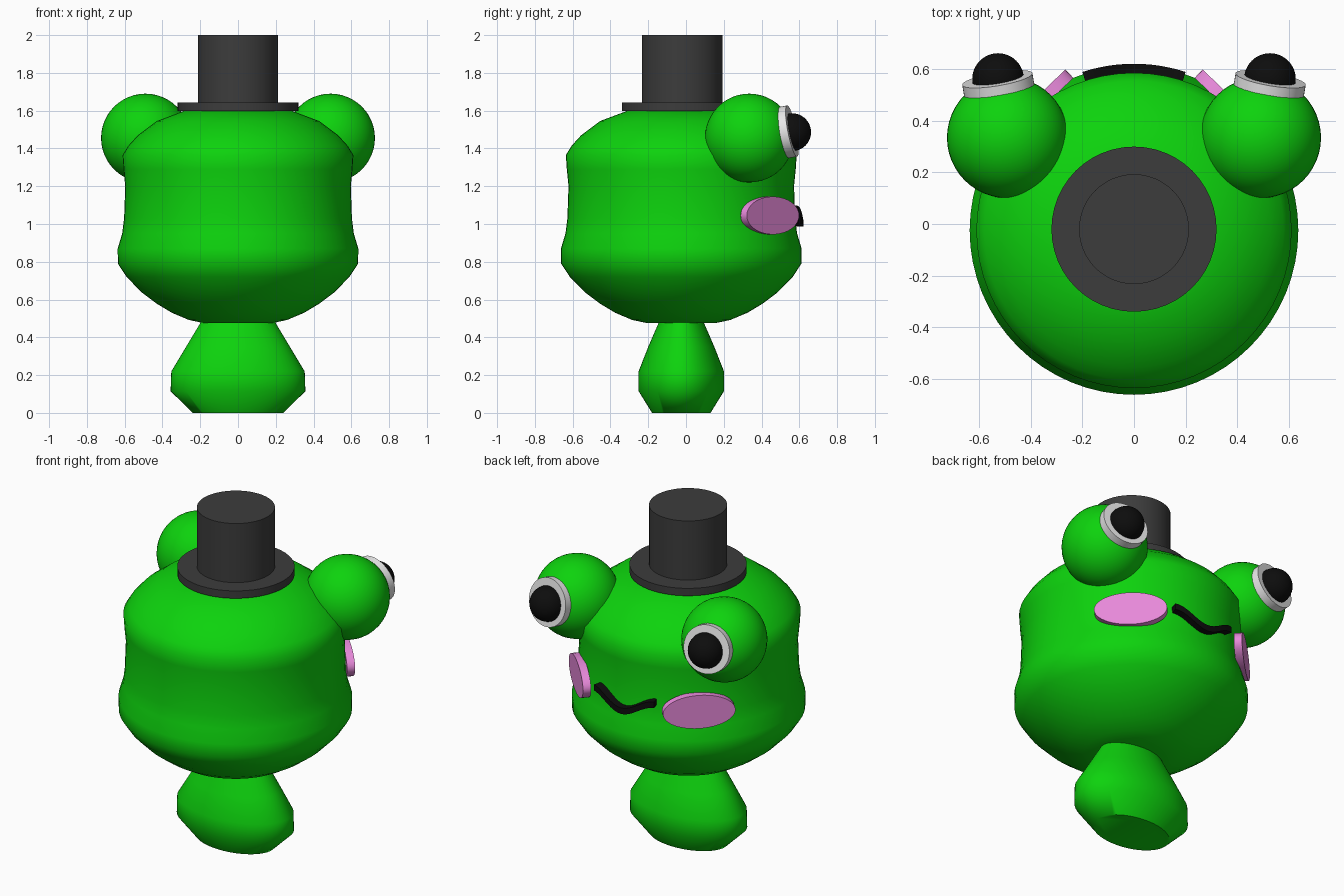
import bpy, math
from mathutils import Vector

if "Cube" in bpy.data.objects:
    bpy.data.objects.remove(bpy.data.objects["Cube"])

CY = -0.025  # axis of head, hat and body


def material(name, rgb):
    m = bpy.data.materials.new(name)
    m.diffuse_color = (*rgb, 1)
    m.use_nodes = True
    m.node_tree.nodes["Principled BSDF"].inputs["Base Color"].default_value = m.diffuse_color
    return m


GREEN = material("bright green", (0.004, 0.65, 0.004))
GREY = material("dark grey", (0.045, 0.045, 0.045))
WHITE = material("white", (0.8, 0.8, 0.8))
BLACK = material("black", (0.004, 0.004, 0.004))
PINK = material("pink", (0.8, 0.25, 0.7))


def finish(ob, name, mat, angle=50):
    ob.name = name
    ob.data.materials.append(mat)
    bpy.ops.object.select_all(action='DESELECT')
    ob.select_set(True)
    bpy.context.view_layer.objects.active = ob
    bpy.ops.object.shade_smooth_by_angle(angle=math.radians(angle))
    return ob


def mesh(name, verts, faces, mat, angle=50):
    me = bpy.data.meshes.new(name)
    me.from_pydata(verts, [], faces)
    ob = bpy.data.objects.new(name, me)
    bpy.context.collection.objects.link(ob)
    return finish(ob, name, mat, angle)


def lofted(name, rings, mat, n=64):
    """Stack of ellipses (half width x, half depth y, z), capped at both ends."""
    verts = [(rx * math.cos(2 * math.pi * i / n), CY + ry * math.sin(2 * math.pi * i / n), z)
             for rx, ry, z in rings for i in range(n)]
    faces = [(k * n + i, k * n + (i + 1) % n, (k + 1) * n + (i + 1) % n, (k + 1) * n + i)
             for k in range(len(rings) - 1) for i in range(n)]
    top = (len(rings) - 1) * n
    faces += [tuple(reversed(range(n))), tuple(range(top, top + n))]
    return mesh(name, verts, faces, mat)


def disc(name, centre, normal, a, b, thick, mat):
    """Elliptical plate facing along normal."""
    bpy.ops.mesh.primitive_cylinder_add(vertices=48, radius=1, depth=1, location=centre)
    ob = bpy.context.object
    ob.rotation_euler = Vector(normal).to_track_quat('Z', 'Y').to_euler()
    ob.scale = (a, b, thick)
    return finish(ob, name, mat, 40)


def ball(name, centre, r, mat):
    bpy.ops.mesh.primitive_uv_sphere_add(segments=48, ring_count=24, radius=r, location=centre)
    return finish(bpy.context.object, name, mat)


# Head
profile = [(0.18, 0.475), (0.26, 0.492), (0.35, 0.53), (0.43, 0.578), (0.51, 0.638), (0.59, 0.72),
           (0.636, 0.79), (0.637, 0.87), (0.613, 0.95), (0.603, 1.03), (0.597, 1.2), (0.606, 1.29),
           (0.611, 1.365), (0.58, 1.415), (0.53, 1.47), (0.43, 1.545), (0.27, 1.605)]
lofted("head", [(r, r, z) for r, z in profile], GREEN)

# Small oval body
lofted("body", [(0.24, 0.155, 0), (0.357, 0.226, 0.115), (0.353, 0.226, 0.22),
                (0.275, 0.175, 0.35), (0.185, 0.11, 0.5)], GREEN)

# Top hat
disc("hat_brim", (0, CY + 0.005, 1.622), (0, 0, 1), 0.32, 0.32, 0.045, GREY)
disc("hat_crown", (0, CY + 0.005, 1.81), (0, 0, 1), 0.213, 0.213, 0.38, GREY)

# Eyes and cheeks, mirrored
for s, side in ((1, "right"), (-1, "left")):
    ball(side + "_eyeball", (s * 0.49, 0.335, 1.455), 0.235, GREEN)
    disc(side + "_eye_white", (s * 0.526, 0.54, 1.488), (s * 0.165, 0.97, 0.19),
         0.138, 0.138, 0.045, WHITE)
    ball(side + "_pupil", (s * 0.527, 0.562, 1.486), 0.1, BLACK)
    disc(side + "_cheek", (s * 0.395, 0.444, 1.045), (s * 0.69, 0.72, 0), 0.2, 0.1, 0.045, PINK)

# Smiling mouth: a bent strip wrapped round the head
N = 24
verts, faces = [], []
for i in range(N + 1):
    t = 2 * i / N - 1
    a = t * 0.315
    z = 1.004 + 0.075 * (1 - math.cos(math.pi * t)) / 2
    for r, dz in ((0.58, -0.018), (0.646, -0.018), (0.646, 0.018), (0.58, 0.018)):
        verts.append((r * math.sin(a), CY + r * math.cos(a), z + dz))
for i in range(N):
    for j in range(4):
        k = (j + 1) % 4
        faces.append((4 * i + j, 4 * i + 4 + j, 4 * i + 4 + k, 4 * i + k))
faces += [(0, 1, 2, 3), (4 * N + 3, 4 * N + 2, 4 * N + 1, 4 * N)]
mesh("mouth", verts, faces, BLACK, 40)
